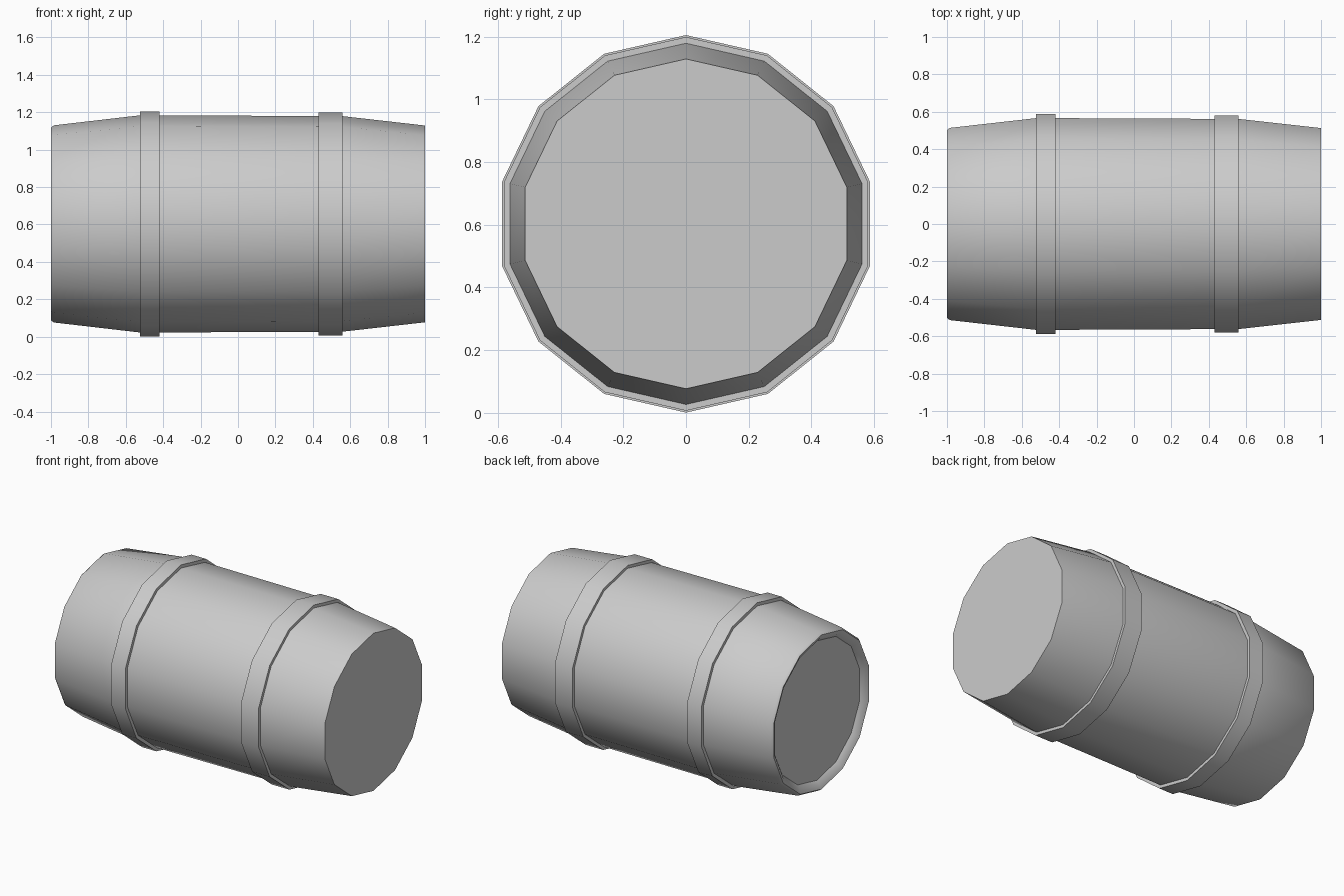
import bpy, bmesh
from math import sin, cos, pi, radians

if "Cube" in bpy.data.objects:
    bpy.data.objects.remove(bpy.data.objects["Cube"])

SIDES = 14
AXIS_Z = 0.603


def lathe(name, profile, closed=False):
    """Spin (x, radius) points around the barrel's lengthwise axis."""
    bm = bmesh.new()
    rings = []
    for x, r in profile:
        rings.append([bm.verts.new((x, r * sin(2 * pi * i / SIDES),
                                    AXIS_Z + r * cos(2 * pi * i / SIDES)))
                      for i in range(SIDES)])
    pairs = list(zip(rings, rings[1:]))
    if closed:
        pairs.append((rings[-1], rings[0]))
    else:
        bm.faces.new(rings[0])
        bm.faces.new(rings[-1])
    for a, b in pairs:
        for i in range(SIDES):
            j = (i + 1) % SIDES
            bm.faces.new((a[i], a[j], b[j], b[i]))
    bmesh.ops.recalc_face_normals(bm, faces=bm.faces[:])
    mesh = bpy.data.meshes.new(name)
    bm.to_mesh(mesh)
    bm.free()
    obj = bpy.data.objects.new(name, mesh)
    bpy.context.collection.objects.link(obj)
    bpy.ops.object.select_all(action='DESELECT')
    obj.select_set(True)
    bpy.context.view_layer.objects.active = obj
    bpy.ops.object.shade_smooth_by_angle(angle=radians(35))
    return obj


# Barrel body: recessed head and rounded rim on the left, flat head on the right
lathe("barrel_body", [(-0.965, 0.465), (-0.99, 0.49), (-1.0, 0.515), (-0.985, 0.527),
                      (-0.52, 0.581), (0.56, 0.576), (1.0, 0.526)])

# Hoops, with the inner side sunk into the body
for name, x0, x1, r in (("left_hoop", -0.525, -0.42, 0.602),
                        ("right_hoop", 0.43, 0.56, 0.596)):
    lathe(name, [(x0, r), (x1, r), (x1, 0.565), (x0, 0.565)], closed=True)
